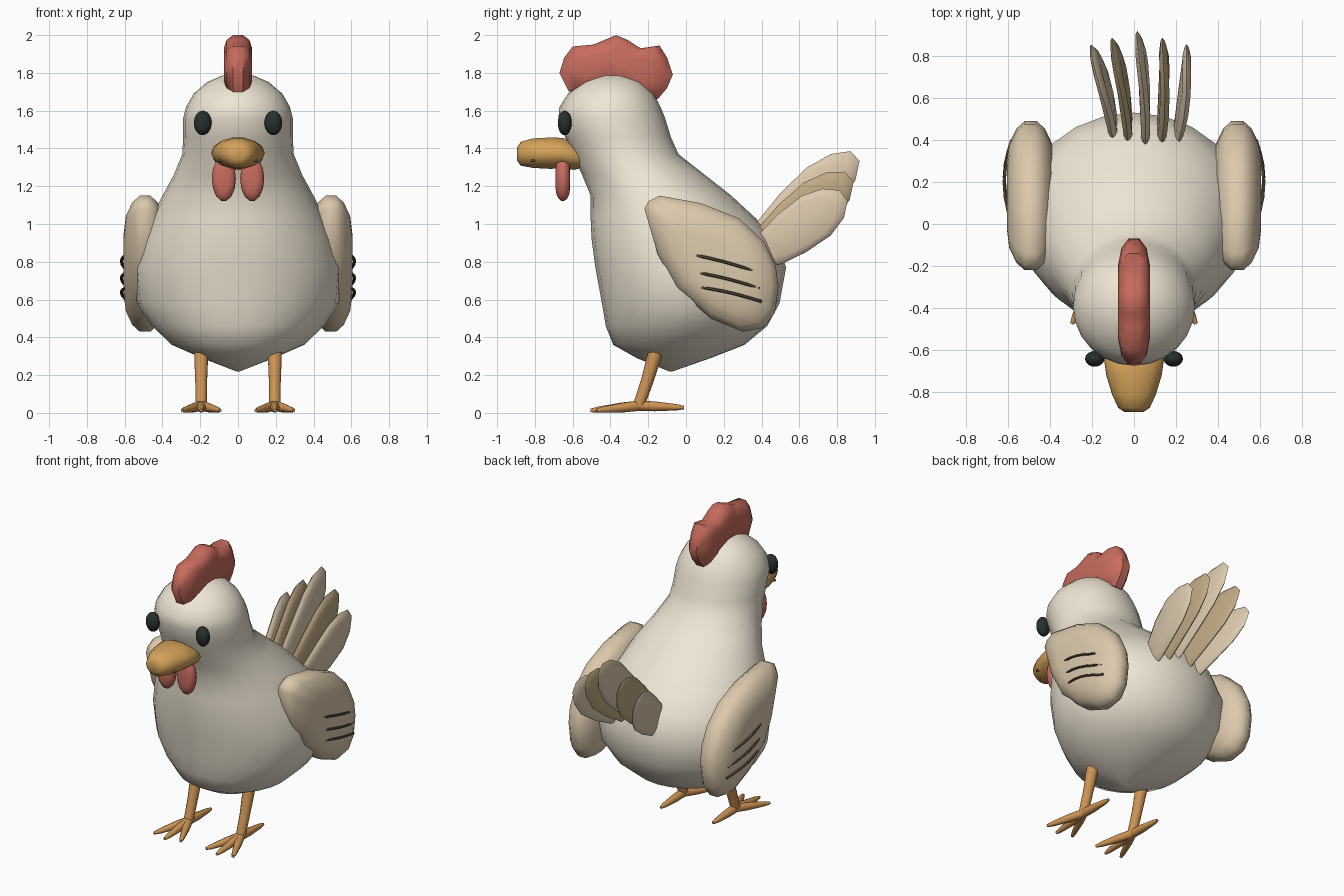
import bpy, bmesh
from math import sin, cos, pi, radians
from mathutils import Vector

if "Cube" in bpy.data.objects:
    bpy.data.objects.remove(bpy.data.objects["Cube"])


def material(name, rgb):
    m = bpy.data.materials.new(name)
    m.diffuse_color = (*rgb, 1)
    m.use_nodes = True
    m.node_tree.nodes["Principled BSDF"].inputs["Base Color"].default_value = m.diffuse_color
    return m


CREAM = material("cream", (0.86, 0.79, 0.66))
TAN = material("tan", (0.72, 0.59, 0.42))
DARK_TAN = material("dark_tan", (0.52, 0.40, 0.23))
RED = material("red", (0.58, 0.15, 0.11))
ORANGE = material("orange", (0.66, 0.36, 0.10))
LEG = material("leg_orange", (0.62, 0.30, 0.09))
BLACK = material("black", (0.02, 0.03, 0.025))
BROWN = material("brown", (0.12, 0.08, 0.05))


def loft(name, rings, mat, angle=50):
    """Skin a list of equal-length point rings and cap both ends."""
    bm = bmesh.new()
    vs = [[bm.verts.new(p) for p in r] for r in rings]
    n = len(rings[0])
    for a, b in zip(vs, vs[1:]):
        for i in range(n):
            j = (i + 1) % n
            bm.faces.new((a[i], a[j], b[j], b[i]))
    bm.faces.new(vs[0])
    bm.faces.new(vs[-1])
    bmesh.ops.recalc_face_normals(bm, faces=bm.faces)
    me = bpy.data.meshes.new(name)
    bm.to_mesh(me)
    bm.free()
    ob = bpy.data.objects.new(name, me)
    bpy.context.collection.objects.link(ob)
    me.materials.append(mat)
    bpy.ops.object.select_all(action='DESELECT')
    ob.select_set(True)
    bpy.context.view_layer.objects.active = ob
    bpy.ops.object.shade_smooth_by_angle(angle=radians(angle))
    return ob


def circle(n):
    return [(cos(2 * pi * i / n), sin(2 * pi * i / n)) for i in range(n)]


def tube(name, pts, radii, mat, n=8):
    """Tapered tube along a path."""
    pts = [Vector(p) for p in pts]
    rings = []
    for i, (p, r) in enumerate(zip(pts, radii)):
        t = (pts[min(i + 1, len(pts) - 1)] - pts[max(i - 1, 0)]).normalized()
        ref = Vector((1, 0, 0)) if abs(t.x) < 0.8 else Vector((0, 0, 1))
        u = t.cross(ref).normalized()
        v = t.cross(u)
        rings.append([p + r * (c * u + s * v) for c, s in circle(n)])
    return loft(name, rings, mat)


def pillow(name, outline, place, half, mat, layers):
    """Domed plate: the outline shrinks as it moves off the middle plane."""
    ca = (min(p[0] for p in outline) + max(p[0] for p in outline)) / 2
    cb = (min(p[1] for p in outline) + max(p[1] for p in outline)) / 2
    rings = [[place(ca + (a - ca) * s, cb + (b - cb) * s, d * half)
              for a, b in outline] for d, s in layers]
    return loft(name, rings, mat)


DOME = [(-1, .45), (-.9, .7), (-.6, .9), (-.25, 1), (.25, 1), (.6, .9), (.9, .7), (1, .45)]

# body with neck and head: z, half width, front y, back y
profile = [
    (0.22, 0.01, -0.09, -0.07), (0.29, 0.19, -0.26, 0.13), (0.36, 0.35, -0.385, 0.31),
    (0.46, 0.455, -0.425, 0.43), (0.58, 0.535, -0.445, 0.495), (0.77, 0.55, -0.48, 0.53),
    (0.92, 0.51, -0.50, 0.475), (1.03, 0.46, -0.505, 0.37), (1.15, 0.40, -0.505, 0.24),
    (1.26, 0.34, -0.55, 0.10), (1.37, 0.295, -0.60, -0.04), (1.46, 0.29, -0.64, -0.08),
    (1.56, 0.29, -0.675, -0.11), (1.62, 0.275, -0.67, -0.135), (1.69, 0.235, -0.625, -0.17),
    (1.75, 0.165, -0.55, -0.23), (1.785, 0.085, -0.47, -0.31), (1.795, 0.01, -0.40, -0.38)]
loft("body", [[(w * c, (f + b) / 2 + (b - f) / 2 * s, z) for c, s in circle(24)]
              for z, w, f, b in profile], CREAM, 60)

# comb
comb = [(-0.62, 1.70), (-0.67, 1.80), (-0.645, 1.88), (-0.60, 1.94), (-0.49, 1.95),
        (-0.43, 1.975), (-0.37, 2.0), (-0.31, 1.975), (-0.24, 1.93), (-0.14, 1.945),
        (-0.10, 1.88), (-0.07, 1.79), (-0.10, 1.72), (-0.15, 1.66), (-0.26, 1.70),
        (-0.37, 1.74), (-0.50, 1.72)]
pillow("comb", comb, lambda a, b, d: (d, a, b), 0.075, RED,
       [(-1, .6), (-.8, .85), (-.35, 1), (.35, 1), (.8, .85), (1, .6)])

# beak: y, half width, middle z, half height
beak = [(-0.895, 0.045, 1.37, 0.035), (-0.875, 0.075, 1.372, 0.065), (-0.81, 0.105, 1.375, 0.08),
        (-0.72, 0.132, 1.375, 0.085), (-0.65, 0.142, 1.375, 0.083), (-0.59, 0.13, 1.355, 0.07),
        (-0.54, 0.10, 1.35, 0.05)]
loft("beak", [[(w * c, y, z + h * s) for c, s in circle(14)] for y, w, z, h in beak], ORANGE)


def ball(name, loc, size, mat):
    rings = [[(loc[0] + size[0] * sin(t) * c, loc[1] + size[1] * sin(t) * s,
               loc[2] - size[2] * cos(t)) for c, s in circle(14)]
             for t in [0.05 + (pi - 0.1) * k / 9 for k in range(10)]]
    return loft(name, rings, mat)


wing = [(-0.22, 1.08), (-0.20, 1.12), (-0.14, 1.15), (0.08, 1.11), (0.28, 1.03), (0.41, 0.91),
        (0.475, 0.78), (0.49, 0.67), (0.47, 0.53), (0.41, 0.45), (0.30, 0.43), (0.13, 0.50),
        (-0.05, 0.66), (-0.15, 0.84)]
wattle = [(0.075 + 0.064 * c, 1.24 + 0.12 * s) for c, s in circle(14)]
barbs = [((0.0, 0.845), (0.38, 0.745)), ((0.02, 0.75), (0.39, 0.66)), ((0.05, 0.67), (0.40, 0.59))]

for side, sx in (("right", 1), ("left", -1)):
    ball("eye_" + side, (sx * 0.187, -0.642, 1.535), (0.047, 0.038, 0.065), BLACK)
    ball("nostril_" + side, (sx * 0.092, -0.81, 1.335), (0.011, 0.011, 0.008), BROWN)
    pillow("wattle_" + side, wattle, lambda a, b, d: (sx * a, -0.652 + d, b), 0.038, RED, DOME)
    pillow("wing_" + side, wing, lambda a, b, d: (sx * (0.492 + d), a, b), 0.113, TAN, DOME)
    # feather lines on the wing
    for k, ((y0, z0), (y1, z1)) in enumerate(barbs):
        pts = []
        for i in range(7):
            t = i / 6
            pts.append((sx * (0.582 + 0.036 * sin(pi * t)), y0 + (y1 - y0) * t,
                        z0 + (z1 - z0) * t + 0.008 * sin(pi * t)))
        tube(f"wing_line_{side}_{k}", pts, [0.008] * 7, BROWN, 6)
    # leg and toes
    x = sx * 0.195
    tube("leg_" + side, [(x, -0.145, 0.38), (x, -0.17, 0.29), (x, -0.205, 0.17), (x, -0.25, 0.04)],
         [0.04, 0.038, 0.033, 0.031], LEG, 10)
    for k, (dx, y, z) in enumerate([(0, -0.505, 0.013), (0.10, -0.475, 0.013),
                                    (-0.10, -0.475, 0.013), (0, -0.01, 0.028)]):
        tip = Vector((x + dx, y, z))
        root = Vector((x, -0.245, 0.038))
        tube(f"toe_{side}_{k}", [root, root.lerp(tip, 0.35), root.lerp(tip, 0.85), tip],
             [0.027, 0.026, 0.016, 0.009], LEG, 8)

# tail feathers: base x, tip x, base (y, z), tip (y, z)
feathers = [(-0.09, -0.205, 0.38, 0.82, 0.835, 1.15), (-0.025, -0.105, 0.37, 0.84, 0.865, 1.25),
            (0.05, 0.015, 0.37, 0.87, 0.895, 1.36), (0.12, 0.135, 0.37, 0.84, 0.865, 1.25),
            (0.195, 0.25, 0.38, 0.82, 0.835, 1.15)]
blade = [(0, 0.06), (0.15, 0.10), (0.4, 0.125), (0.68, 0.13), (0.88, 0.095), (1, 0.035)]
outline = blade + [(u, -w) for u, w in reversed(blade)]
for k, (x0, x1, y0, z0, y1, z1) in enumerate(feathers):
    axis = Vector((0, y1 - y0, z1 - z0))
    across = Vector((0, -axis.z, axis.y)).normalized()

    def place(u, w, d):
        bend = 0.02 * sin(pi * u)
        return Vector((x0 + (x1 - x0) * u + bend + d, y0, z0)) + axis * u + across * w
    pillow(f"tail_feather_{k}", outline, place, 0.021, DARK_TAN if k % 2 else TAN,
           [(-1, .75), (-.5, .94), (0, 1), (.5, .94), (1, .75)])
